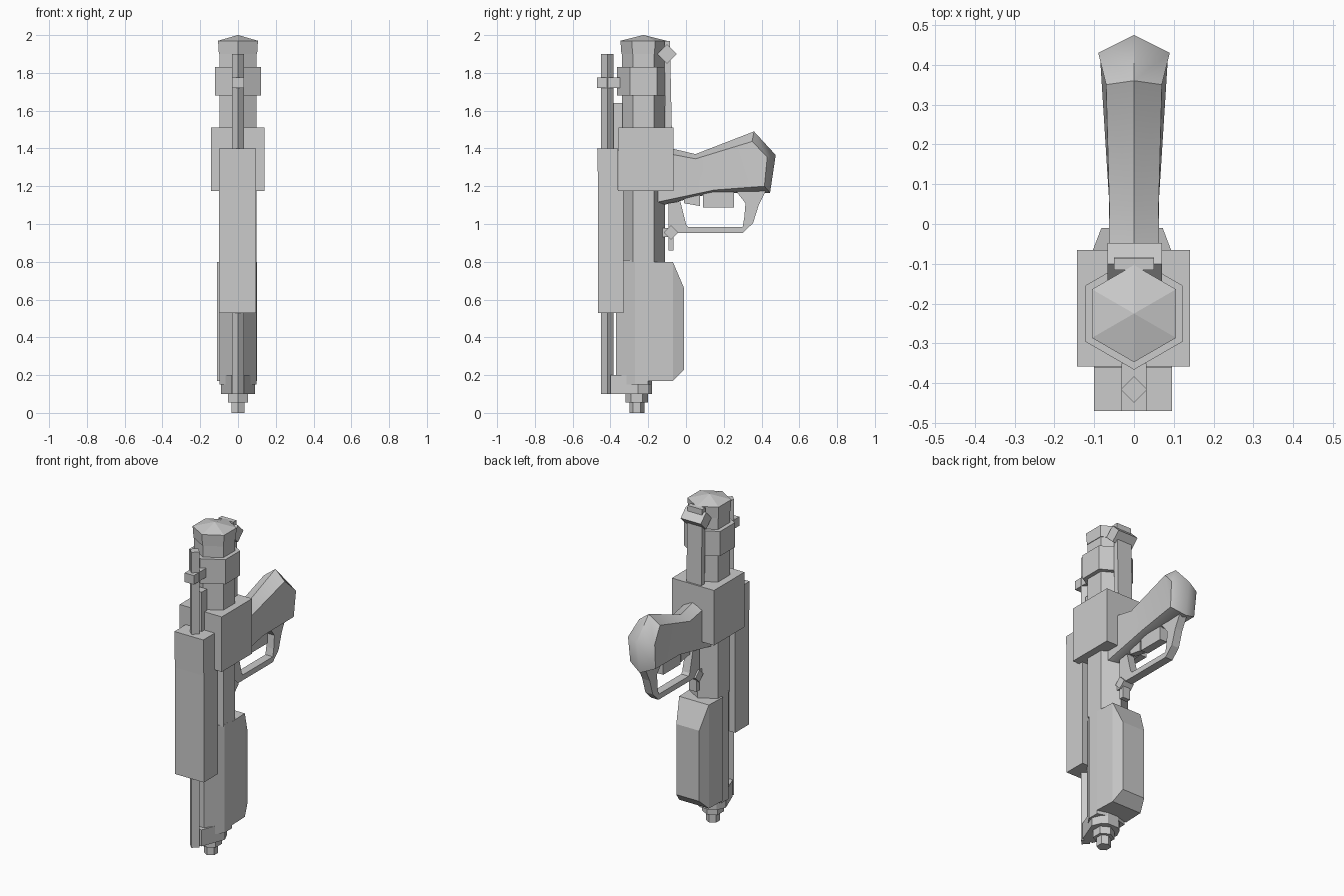
import bpy, bmesh, math

if "Cube" in bpy.data.objects:
    bpy.data.objects.remove(bpy.data.objects["Cube"])

CY = -0.225  # barrel axis


def make(name, verts, faces, smooth=False):
    me = bpy.data.meshes.new(name)
    me.from_pydata(verts, [], faces)
    bm = bmesh.new()
    bm.from_mesh(me)
    bmesh.ops.recalc_face_normals(bm, faces=bm.faces)
    bm.to_mesh(me)
    bm.free()
    ob = bpy.data.objects.new(name, me)
    bpy.context.collection.objects.link(ob)
    if smooth:
        bpy.ops.object.select_all(action='DESELECT')
        bpy.context.view_layer.objects.active = ob
        ob.select_set(True)
        bpy.ops.object.shade_smooth_by_angle(angle=math.radians(50))
    return ob


def loft(name, rings):
    n = len(rings[0])
    verts = [v for r in rings for v in r]
    faces = [tuple(range(n)), tuple(range(len(verts) - n, len(verts)))]
    for k in range(len(rings) - 1):
        for i in range(n):
            j = (i + 1) % n
            faces.append((k*n + i, k*n + j, (k+1)*n + j, (k+1)*n + i))
    return make(name, verts, faces)


def box(name, x, y, z):
    return loft(name, [[(x[0], y[0], h), (x[1], y[0], h), (x[1], y[1], h), (x[0], y[1], h)] for h in z])


def prism(name, steps, cy=CY, sides=6):
    """Polygonal turned part from (radius, z) steps, corners toward +-y."""
    return loft(name, [[(r * math.sin(2*math.pi*i/sides), cy + r * math.cos(2*math.pi*i/sides), z)
                        for i in range(sides)] for r, z in steps])


def side_profile(name, pts, x0, x1):
    """Side (y, z) outline extruded across x."""
    return loft(name, [[(x, y, z) for y, z in pts] for x in (x0, x1)])


def column(name, half, z0, z1):
    """Symmetric (x, y) plan outline extruded up."""
    plan = half + [(-x, y) for x, y in reversed(half)]
    return loft(name, [[(x, y, z) for x, y in plan] for z in (z0, z1)])


def diamond(y, z, r):
    return [(y - r, z), (y, z - r), (y + r, z), (y, z + r)]


# barrel, ring and muzzle cap
prism("barrel", [(0.113, 0.8), (0.113, 1.9)])
prism("barrel_ring", [(0.141, 1.68), (0.141, 1.83)])
prism("muzzle_cap", [(0.117, 1.90), (0.122, 1.97), (0.002, 2.0)])

# receiver and lower body
box("receiver", (-0.143, 0.141), (-0.358, -0.065), (1.175, 1.51))
column("lower_body", [(0.03, -0.37), (0.098, -0.27), (0.098, -0.2), (0.03, -0.18)], 0.15, 0.81)
column("end_collar", [(0.035, -0.40), (0.09, -0.255), (0.065, -0.2), (0.035, -0.18)], 0.10, 0.20)
prism("end_step", [(0.06, 0.055), (0.06, 0.1)], -0.26)
prism("end_tip", [(0.04, 0.0), (0.04, 0.06)], -0.26)

# front guard with diamond rod, clip and short support
side_profile("front_guard", [(-0.47, 1.4), (-0.36, 1.4), (-0.36, 1.18), (-0.33, 1.18),
                             (-0.33, 0.53), (-0.465, 0.53), (-0.465, 1.18)], -0.1, 0.095)
prism("guide_rod", [(0.033, 0.1), (0.033, 1.9)], -0.416, 4)
box("rod_clip", (-0.031, 0.031), (-0.47, -0.35), (1.72, 1.775))
box("rod_support", (-0.025, 0.025), (-0.385, -0.335), (1.39, 1.64))

# magazine, tapering toward the back
mag = [(-0.2, 0.8, 0.105), (-0.07, 0.8, 0.1), (-0.01, 0.66, 0.077),
       (-0.01, 0.23, 0.077), (-0.07, 0.17, 0.1), (-0.2, 0.17, 0.105)]
make("magazine", [(s * w - 0.005, y, z) for s in (1, -1) for y, z, w in mag],
     [(0, 1, 4, 5), (1, 2, 3, 4), (6, 7, 10, 11), (7, 8, 9, 10)]
     + [(i, (i+1) % 6, (i+1) % 6 + 6, i + 6) for i in range(6)])

# rear strip with diamond block
side_profile("sight_strip", [(-0.108, 1.5), (-0.075, 1.5), (-0.085, 1.97), (-0.115, 1.97)], -0.05, 0.05)
side_profile("sight_block", diamond(-0.1, 1.9, 0.052), -0.066, 0.07)

# grip: centre ridge ring and inset flank rings
ridge = [(-0.16, 1.42), (0.05, 1.37), (0.36, 1.49), (0.475, 1.365), (0.445, 1.165), (0.15, 1.165), (-0.165, 1.09)]
flank = [(-0.16, 1.385, .063), (0.05, 1.345, .062), (0.35, 1.437, .07), (0.43, 1.355, .09),
         (0.415, 1.2, .085), (0.15, 1.18, .063), (-0.165, 1.113, .063)]
gv = [(0, y, z) for y, z in ridge]
gf = []
for k, s in enumerate((1, -1)):
    o = 7 * (k + 1)
    gv += [(s * w, y, z) for y, z, w in flank]
    gf += [(i, (i+1) % 7, o + (i+1) % 7, o + i) for i in range(7)]
    gf += [(o, o+1, o+5, o+6), (o+1, o+2, o+4, o+5), (o+2, o+3, o+4)]
make("grip", gv, gf, True)

# trigger guard: outer and inner side outlines bridged into a loop
outer = [(-0.095, 1.11), (-0.075, 0.97), (-0.06, 0.952), (0.30, 0.952), (0.355, 1.005), (0.385, 1.1), (0.43, 1.19)]
inner = [(-0.03, 1.12), (0.0, 1.0), (0.01, 0.985), (0.3, 0.985), (0.308, 1.03), (0.315, 1.11), (0.26, 1.18)]
side_profile("trigger_guard", outer + inner[::-1], -0.025, 0.025)
box("trigger", (-0.025, 0.025), (0.09, 0.255), (1.087, 1.17))
side_profile("trigger_catch", [(-0.01, 1.16), (-0.01, 1.11), (0.075, 1.095), (0.075, 1.16)], -0.02, 0.02)

# small lever with diamond knob
box("lever", (-0.025, 0.025), (-0.093, -0.065), (0.86, 1.1))
side_profile("lever_knob", diamond(-0.08, 0.955, 0.038), -0.035, 0.035)
box("lever_mount", (-0.02, 0.02), (-0.13, -0.08), (0.93, 0.98))
